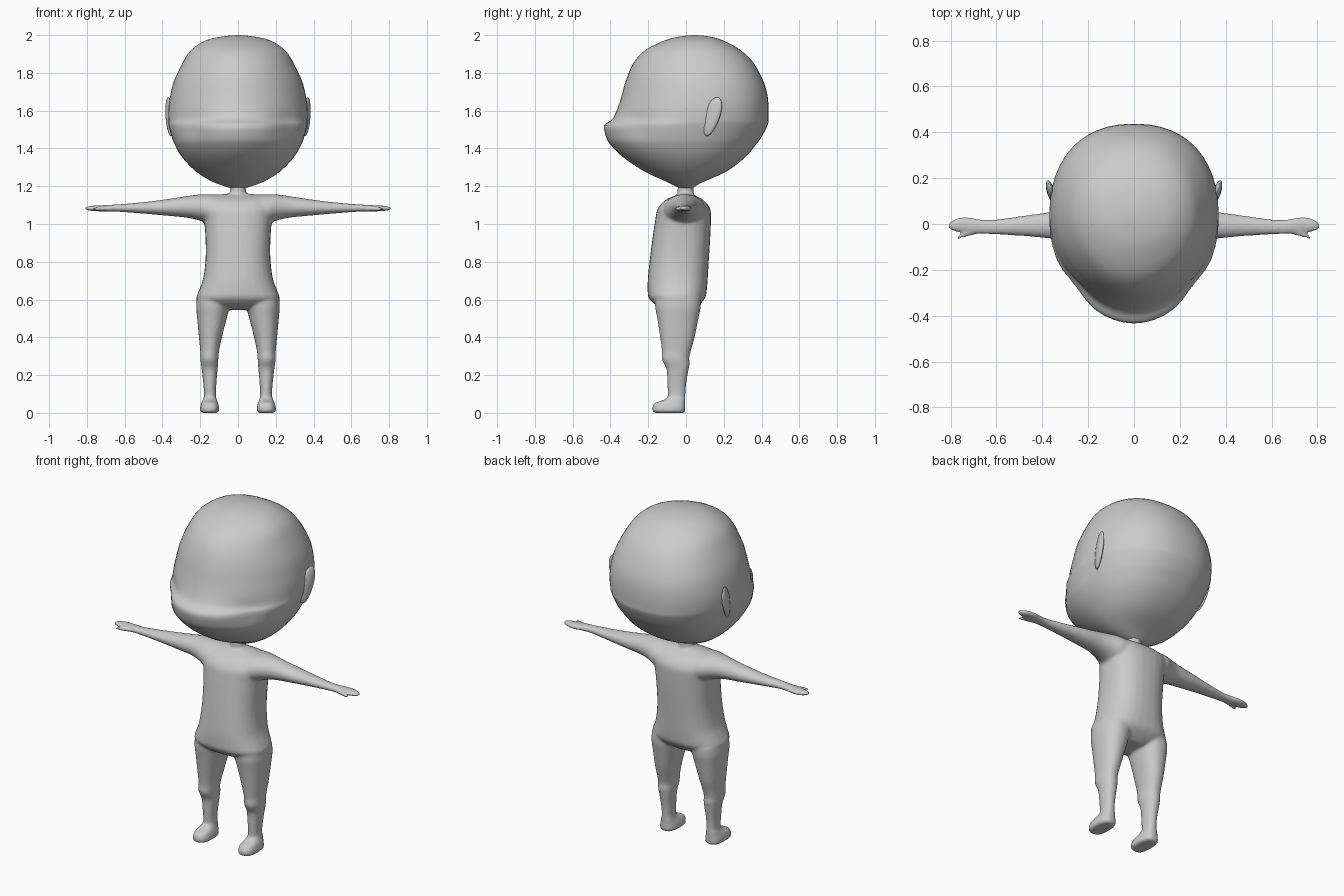
import bpy, bmesh, math
from mathutils import Vector


def spline(rows, steps):
    """Catmull-Rom interpolation between section rows."""
    out = []
    for i in range(len(rows) - 1):
        p0, p1, p2, p3 = (rows[min(max(i + k, 0), len(rows) - 1)] for k in (-1, 0, 1, 2))
        for s in range(steps):
            t = s / steps
            out.append([0.5 * (2 * b + (c - a) * t + (2 * a - 5 * b + 4 * c - d) * t ** 2
                               + (3 * b - a - 3 * c + d) * t ** 3)
                        for a, b, c, d in zip(p0, p1, p2, p3)])
    return out + [list(rows[-1])]


def power(v, e):
    return math.copysign(abs(v) ** e, v)


def loft(bm, rows, place, front=1.0, back=1.0, sides=32, steps=3):
    """Loft rows of (station, u0, u1, v0, v1); place maps (s, u, v) to xyz."""
    rings = []
    for s, u0, u1, v0, v1 in spline(rows, steps):
        ring = []
        for k in range(sides):
            a = math.tau * k / sides
            e = front if math.sin(a) < 0 else back
            u = (u0 + u1) / 2 + (u1 - u0) / 2 * power(math.cos(a), e)
            v = (v0 + v1) / 2 + (v1 - v0) / 2 * power(math.sin(a), e)
            ring.append(bm.verts.new(place(s, u, v)))
        rings.append(ring)
    faces = [bm.faces.new(rings[0][::-1]), bm.faces.new(rings[-1])]
    for a, b in zip(rings, rings[1:]):
        for k in range(sides):
            n = (k + 1) % sides
            faces.append(bm.faces.new((a[k], a[n], b[n], b[k])))
    bmesh.ops.recalc_face_normals(bm, faces=faces)


def finish(bm, name):
    for f in bm.faces:
        f.smooth = True
    mesh = bpy.data.meshes.new(name)
    bm.to_mesh(mesh)
    bm.free()
    ob = bpy.data.objects.new(name, mesh)
    bpy.context.collection.objects.link(ob)
    return ob


# Head: (z, half width, front y, back y)
head_rows = [
    (1.187, .03, -.03, .03), (1.22, .127, -.095, .085), (1.278, .223, -.22, .215),
    (1.355, .297, -.335, .315), (1.42, .335, -.40, .37), (1.46, .35, -.423, .40),
    (1.523, .367, -.433, .432), (1.555, .369, -.39, .436), (1.62, .368, -.36, .437),
    (1.69, .357, -.338, .43), (1.76, .338, -.318, .408), (1.85, .295, -.28, .36),
    (1.92, .25, -.217, .29), (1.973, .17, -.11, .195), (1.993, .08, -.03, .12),
    (2.0, .01, .035, .055)]
bm = bmesh.new()
loft(bm, [(z, -w, w, f, b) for z, w, f, b in head_rows],
     lambda s, u, v: (u, v, s), front=1.06, back=.88, sides=48)
# Shallow eye hollows
for v in bm.verts:
    for side in (-1, 1):
        d = v.co - Vector((side * .25, -.27, 1.52))
        v.co -= Vector((side * .5, -.8, 0)) * .022 * math.exp(-(d.x ** 2 + d.y ** 2) / .008 - d.z ** 2 / .004)
finish(bm, "head")

# Ears: thin ovals leaning back, wider at the top
for side, label in ((-1, "left"), (1, "right")):
    bm = bmesh.new()
    bmesh.ops.create_uvsphere(bm, u_segments=20, v_segments=14, radius=1)
    for v in bm.verts:
        x, y, z = v.co
        v.co = (side * (.362 + .018 * x + .007 * z + .012 * y),
                .138 + .042 * y * (1 + .15 * z) + .027 * z, 1.568 + .103 * z)
    if side < 0:
        bmesh.ops.reverse_faces(bm, faces=bm.faces)
    finish(bm, label + "_ear")

bm = bmesh.new()
upright = lambda s, u, v: (u, v, s)

# Torso with flared hip hem
torso = [(.545, .06, -.10, .03), (.565, .16, -.15, .06), (.59, .212, -.183, .088), (.615, .22, -.2, .104),
         (.65, .206, -.203, .11), (.71, .185, -.202, .115), (.81, .172, -.192, .121),
         (.92, .172, -.178, .128), (1.02, .18, -.163, .132), (1.08, .195, -.15, .128),
         (1.125, .19, -.112, .095), (1.15, .14, -.06, .05), (1.16, .06, -.035, .03)]
loft(bm, [(z, -w, w, f, b) for z, w, f, b in torso], upright, .82, .82)

# Neck
loft(bm, [(z, -.042, .042, -.045, .04) for z in (1.12, 1.16, 1.20)], upright)

# Arm from shoulder to mitten hand: (x, low z, high z, front y, back y)
arm = [(.08, .97, 1.155, -.13, .11), (.16, 1.0, 1.158, -.115, .10), (.21, 1.02, 1.156, -.095, .08),
       (.275, 1.034, 1.147, -.074, .062), (.38, 1.044, 1.131, -.062, .05), (.49, 1.054, 1.117, -.052, .035),
       (.62, 1.064, 1.105, -.045, .018), (.68, 1.066, 1.102, -.043, .022), (.74, 1.067, 1.098, -.038, .032),
       (.785, 1.07, 1.096, -.032, .02), (.807, 1.076, 1.09, -.02, .004), (.812, 1.08, 1.086, -.012, -.004)]
thumb = [(.67, 1.068, 1.096, -.042, -.005), (.71, 1.068, 1.094, -.05, -.02),
         (.745, 1.07, 1.09, -.061, -.034), (.77, 1.074, 1.086, -.066, -.053)]

# Leg with a hem step below the knee, ankle: (z, inner x, outer x, front y, back y)
leg = [(.06, .115, .182, -.098, -.003), (.10, .117, .18, -.096, -.003), (.16, .114, .184, -.099, .002),
       (.23, .108, .192, -.103, .014), (.265, .105, .197, -.12, .02), (.29, .104, .2, -.129, .017),
       (.33, .1, .2, -.128, .026), (.40, .085, .207, -.137, .046), (.50, .06, .216, -.152, .066),
       (.56, .045, .221, -.163, .078), (.61, .03, .218, -.165, .08)]
foot = [(0, .112, .188, -.165, -.015), (.008, .1, .2, -.176, -.005), (.03, .1, .2, -.177, -.004),
        (.052, .106, .194, -.165, -.004), (.068, .112, .187, -.12, -.003), (.08, .115, .183, -.1, -.003)]
for side in (-1, 1):
    for rows in (arm, thumb):
        loft(bm, rows, lambda s, u, v: (side * s, v, u))
    loft(bm, leg, lambda s, u, v: (side * u, v, s), .9, .9)
    loft(bm, foot, lambda s, u, v: (side * u, v, s), .75, .75)

# Fuse the body parts into one soft skin
body = finish(bm, "body")
remesh = body.modifiers.new("fuse", 'REMESH')
remesh.mode = 'VOXEL'
remesh.voxel_size = .008
remesh.use_smooth_shade = True
soften = body.modifiers.new("soften", 'SMOOTH')
soften.factor = .5
soften.iterations = 6
